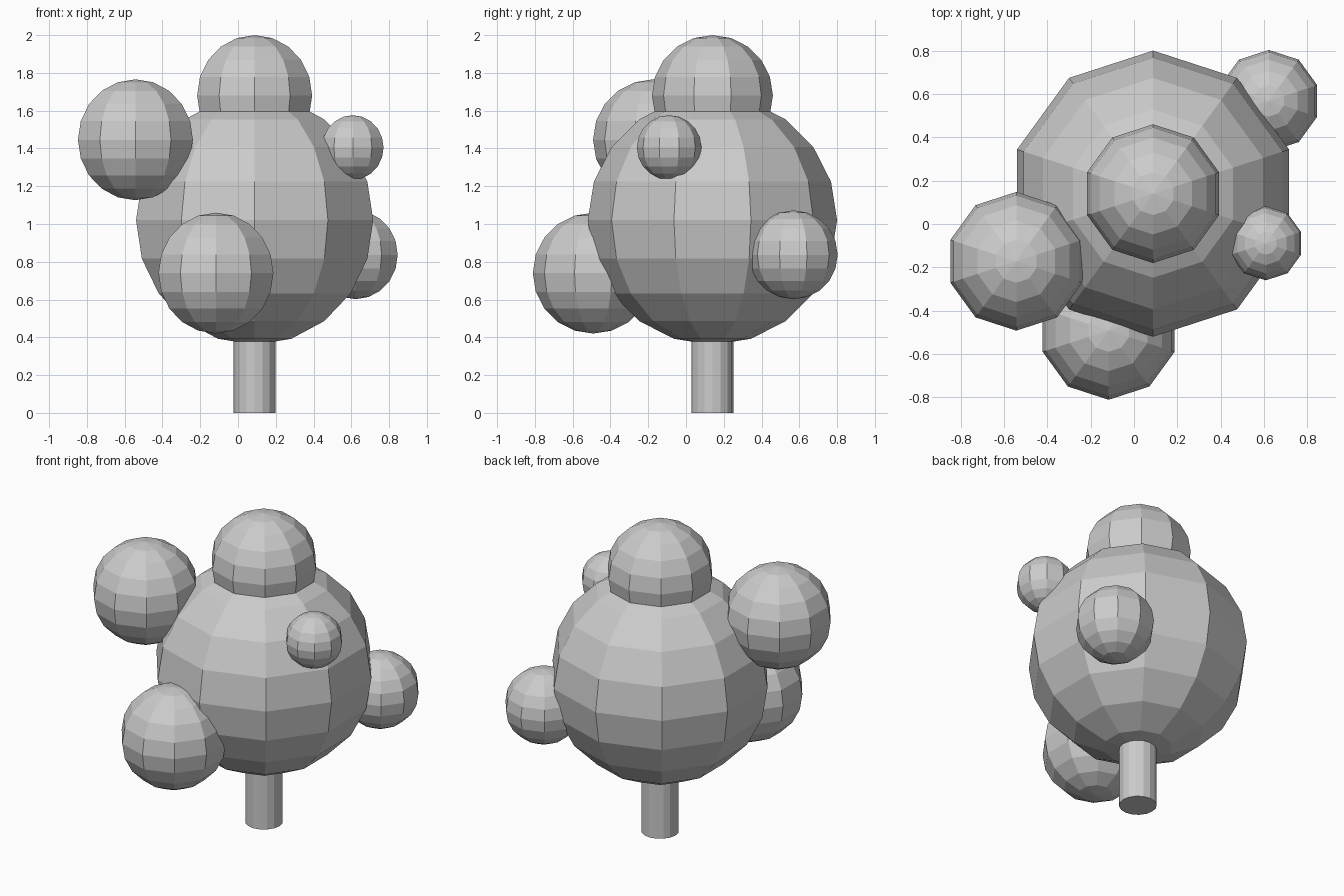
import bpy

if "Cube" in bpy.data.objects:
    bpy.data.objects.remove(bpy.data.objects["Cube"])

CX, CY = 0.088, 0.14  # trunk axis


def ball(name, location, radius):
    """Low-poly foliage ball: ten segments, ten rings."""
    bpy.ops.mesh.primitive_uv_sphere_add(
        segments=10, ring_count=10, radius=radius, location=location)
    bpy.context.object.name = name


# Trunk, running a little way into the crown
bottom, top = 0.0, 0.5
bpy.ops.mesh.primitive_cylinder_add(
    vertices=16, radius=0.111, depth=top - bottom,
    location=(CX, CY, (bottom + top) / 2))
bpy.context.object.name = "trunk"

# Crown and the smaller foliage balls around it
ball("main_crown", (CX, CY, 1.02), 0.66)
ball("top_foliage", (CX, CY, 1.68), 0.32)
ball("left_foliage", (-0.543, -0.172, 1.446), 0.32)
ball("front_foliage", (-0.117, -0.491, 0.74), 0.32)
ball("right_small_foliage", (0.608, -0.089, 1.405), 0.171)
ball("back_right_foliage", (0.622, 0.568, 0.837), 0.235)
